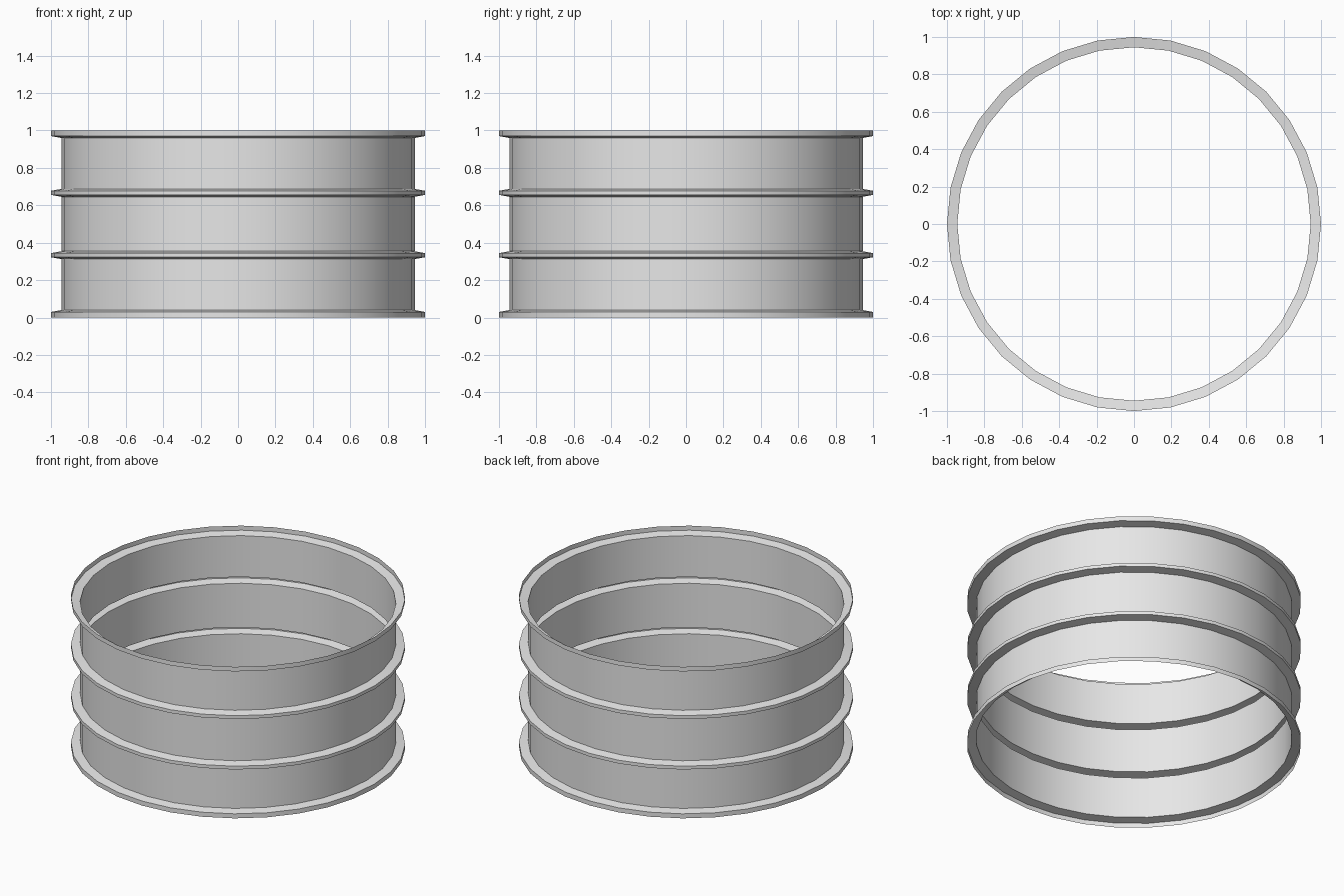
import bpy
import bmesh
from math import cos, sin, radians, tau

SIDES = 32
WALL, RIM = 0.945, 1.0      # radii of the wall and of the flange rims
HEIGHT, SECTIONS = 1.0, 3
HALF, SLOPE = 0.011, 0.01   # half height of a rim, rise of a sloped flange face
END = 0.03                  # height of the open end rims

cube = bpy.data.objects.get("Cube")
if cube:
    bpy.data.objects.remove(cube, do_unlink=True)

# Single grey metal
metal = bpy.data.materials.new("light grey metal")
metal.use_nodes = True
grey = (0.8, 0.8, 0.8, 1.0)
metal.diffuse_color = grey
metal.node_tree.nodes["Principled BSDF"].inputs["Base Color"].default_value = grey

# Thin sheet profile: open end rim, hollow ribs between sections, open end rim
profile = [(RIM, 0), (RIM, END), (WALL, END + SLOPE)]
for i in range(1, SECTIONS):
    z = HEIGHT * i / SECTIONS
    profile += [(WALL, z - HALF - SLOPE), (RIM, z - HALF),
                (RIM, z + HALF), (WALL, z + HALF + SLOPE)]
profile += [(WALL, HEIGHT - END - SLOPE), (RIM, HEIGHT - END), (RIM, HEIGHT)]

# Revolve the profile with outward facing faces
bm = bmesh.new()
rings = [[bm.verts.new((r * cos(tau * k / SIDES), r * sin(tau * k / SIDES), z))
          for k in range(SIDES)] for r, z in profile]
for low, high in zip(rings, rings[1:]):
    for k in range(SIDES):
        n = (k + 1) % SIDES
        bm.faces.new((low[k], low[n], high[n], high[k]))

mesh = bpy.data.meshes.new("ribbed_ring")
bm.to_mesh(mesh)
bm.free()
mesh.materials.append(metal)
ring = bpy.data.objects.new("ribbed_ring", mesh)
bpy.context.collection.objects.link(ring)

# Smooth round the ring, sharp at the flanges
bpy.ops.object.select_all(action="DESELECT")
ring.select_set(True)
bpy.context.view_layer.objects.active = ring
bpy.ops.object.shade_smooth_by_angle(angle=radians(30))
